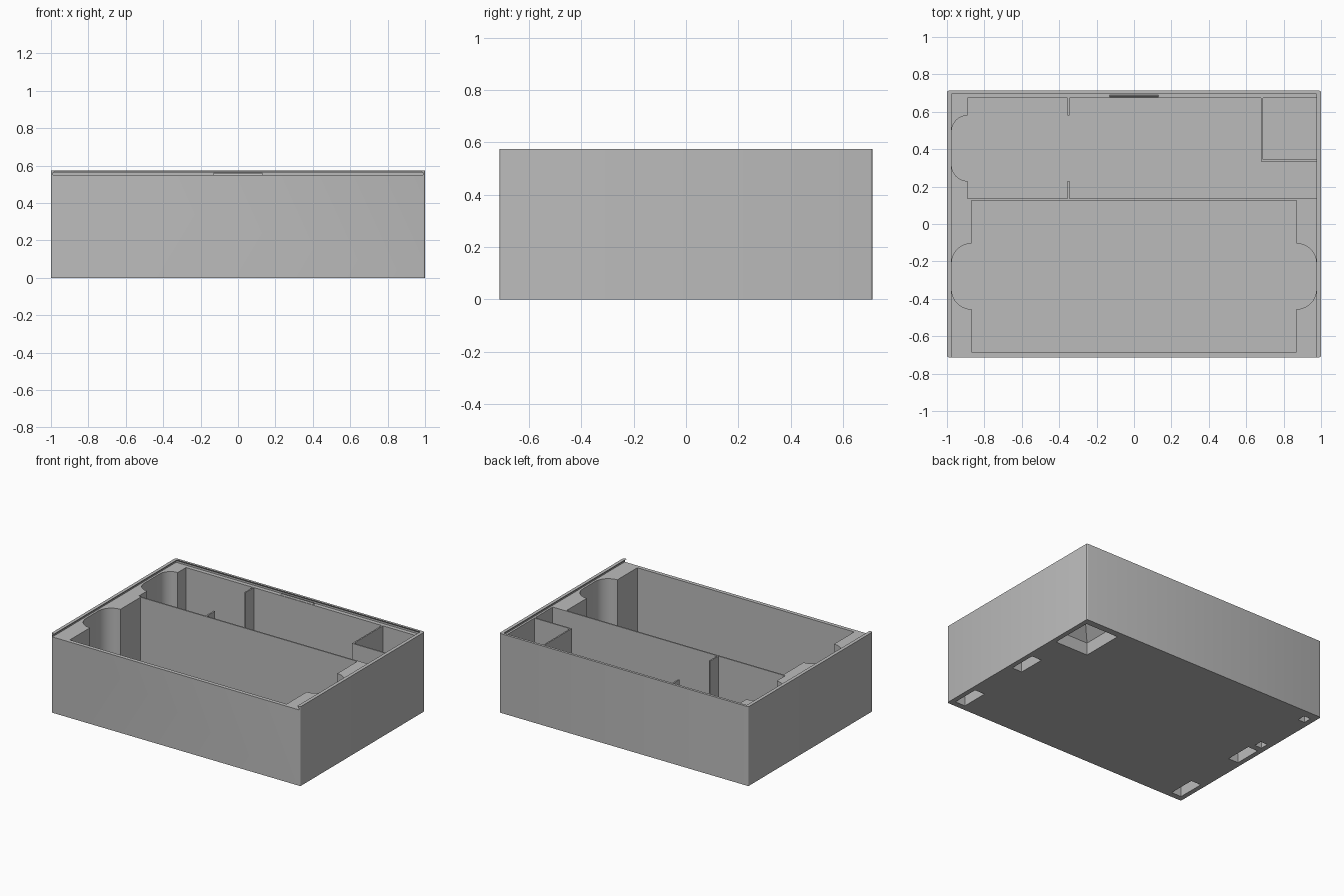
import bpy, bmesh, math

cube = bpy.data.objects.get("Cube")
if cube:
    bpy.data.objects.remove(cube, do_unlink=True)

grey = bpy.data.materials.new("plain grey")
grey.use_nodes = True
COLOR = (0.5, 0.5, 0.5, 1)
grey.diffuse_color = COLOR
grey.node_tree.nodes["Principled BSDF"].inputs["Base Color"].default_value = COLOR

RIM, LEDGE, FLOOR = 0.575, 0.55, 0.025
HALF_Y = 0.713


def rect(x0, x1, y0, y1):
    return [(x0, y0), (x1, y0), (x1, y1), (x0, y1)]


def rounded(x0, x1, y0, y1, r, steps=10):
    """Rectangle outline with quarter-round corners."""
    centres = [(x1 - r, y1 - r), (x0 + r, y1 - r), (x0 + r, y0 + r), (x1 - r, y0 + r)]
    points = []
    for i, (cx, cy) in enumerate(centres):
        for k in range(steps + 1):
            a = (i + k / steps) * math.pi / 2
            points.append((cx + r * math.cos(a), cy + r * math.sin(a)))
    return points


def loft(name, *rings):
    """Closed solid through outlines stacked at the given heights."""
    bm = bmesh.new()
    loops = [[bm.verts.new((x, y, z)) for x, y in pts] for z, pts in rings]
    bm.faces.new(loops[0][::-1])
    bm.faces.new(loops[-1])
    n = len(loops[0])
    for low, high in zip(loops, loops[1:]):
        for i in range(n):
            j = (i + 1) % n
            bm.faces.new((low[i], low[j], high[j], high[i]))
    bmesh.ops.recalc_face_normals(bm, faces=bm.faces)
    mesh = bpy.data.meshes.new(name)
    bm.to_mesh(mesh)
    bm.free()
    mesh.materials.append(grey)
    obj = bpy.data.objects.new(name, mesh)
    bpy.context.collection.objects.link(obj)
    return obj


def prism(name, pts, z0, z1):
    return loft(name, (z0, pts), (z1, pts))


def cut(target, cutter):
    """Subtract the cutter, then discard it."""
    bpy.context.view_layer.objects.active = target
    mod = target.modifiers.new("cut", "BOOLEAN")
    mod.operation, mod.solver, mod.object = "DIFFERENCE", "EXACT", cutter
    bpy.ops.object.modifier_apply(modifier=mod.name)
    bpy.data.objects.remove(cutter, do_unlink=True)


# Outer body with barely eased upright corners
body = prism("box_body", rounded(-1, 1, -HALF_Y, HALF_Y, 0.01, 3), 0, RIM)

# Undercut channel for a sliding lid, open at the front
cut(body, loft("lid_channel",
               (LEDGE, rect(-0.99, 0.99, -0.8, 0.705)),
               (0.56, rect(-0.99, 0.99, -0.8, 0.705)),
               (RIM, rect(-0.975, 0.975, -0.8, 0.695)),
               (0.6, rect(-0.975, 0.975, -0.8, 0.695))))

# Front compartment and its finger scoops at both ends
cut(body, prism("front_bay", rect(-0.87, 0.87, -0.685, 0.125), FLOOR, 0.6 - FLOOR * 2))
cut(body, prism("front_scoops", rounded(-0.975, 0.975, -0.455, -0.105, 0.105), FLOOR, LEDGE))

# Back compartment, its scoop, and the shallow corner tray
back_outline = [(-0.89, 0.135), (0.975, 0.135), (0.975, 0.335),
                (0.68, 0.335), (0.68, 0.675), (-0.89, 0.675)]
cut(body, prism("back_bay", back_outline, FLOOR, LEDGE))
cut(body, prism("back_scoop", rounded(-0.975, -0.5, 0.23, 0.58, 0.085), FLOOR, LEDGE))
cut(body, prism("corner_bay", rect(0.69, 0.975, 0.345, 0.675), 0.26, LEDGE))


def hollow(x0, x1, y0, y1, wall_top, roof_top):
    """Pocket in the underside with a hipped roof."""
    m = min(x1 - x0, y1 - y0) * 0.48
    cut(body, loft("hollow", (-0.02, rect(x0, x1, y0, y1)), (wall_top, rect(x0, x1, y0, y1)),
                   (roof_top, rect(x0 + m, x1 - m, y0 + m, y1 - m))))


# Hollows under the solid blocks and the corner tray
for y0, y1 in ((-0.67, -0.47), (-0.09, 0.11)):
    hollow(-0.965, -0.885, y0, y1, 0.48, 0.52)
    hollow(0.885, 0.965, y0, y1, 0.48, 0.52)
for y0, y1 in ((0.155, 0.215), (0.595, 0.655)):
    hollow(-0.96, -0.905, y0, y1, 0.48, 0.51)
hollow(0.7, 0.965, 0.355, 0.665, 0.09, 0.23)

# Divider stubs in the back compartment
for name, y0, y1 in (("front_divider_stub", 0.13, 0.23), ("back_divider_stub", 0.58, 0.68)):
    prism(name, rect(-0.355, -0.345, y0, y1), FLOOR - 0.005, LEDGE)

# Small ridge that holds the lid closed
loft("lid_catch", (LEDGE - 0.005, rect(-0.13, 0.13, 0.678, 0.692)),
     (0.562, rect(-0.13, 0.13, 0.682, 0.688)))

bpy.ops.object.select_all(action="DESELECT")
body.select_set(True)
bpy.context.view_layer.objects.active = body
bpy.ops.object.shade_smooth_by_angle(angle=math.radians(30))
